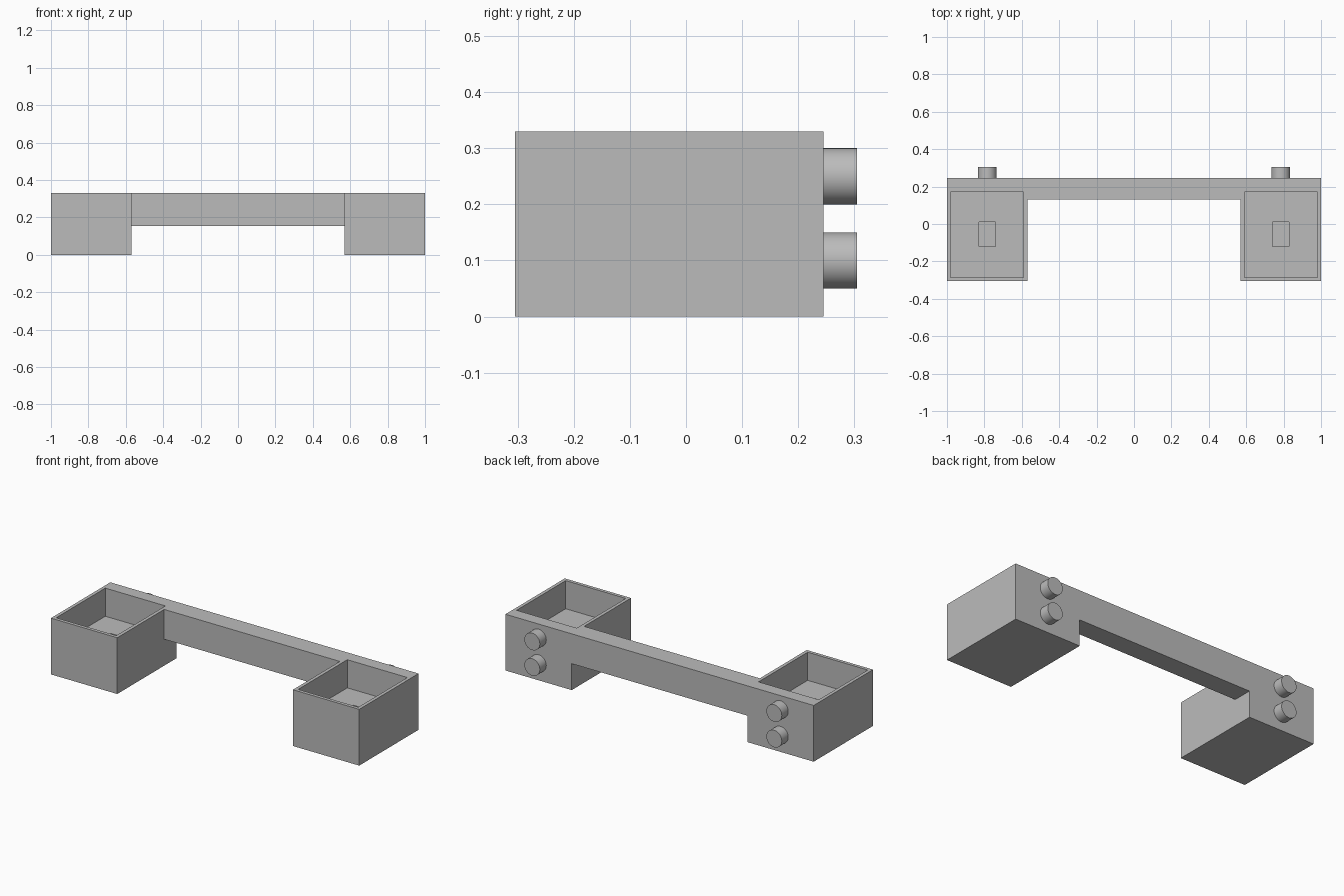
import bpy
import bmesh
import math

if "Cube" in bpy.data.objects:
    bpy.data.objects.remove(bpy.data.objects["Cube"], do_unlink=True)

# One plain grey material
GREY = (0.5, 0.5, 0.5, 1.0)
grey = bpy.data.materials.new("plain_grey")
grey.use_nodes = True
grey.diffuse_color = GREY
for node in grey.node_tree.nodes:
    if node.type == "BSDF_PRINCIPLED":
        node.inputs["Base Color"].default_value = GREY


def finish(name, bm):
    """Turn a bmesh into a named grey object."""
    bmesh.ops.recalc_face_normals(bm, faces=bm.faces)
    mesh = bpy.data.meshes.new(name)
    bm.to_mesh(mesh)
    bm.free()
    mesh.materials.append(grey)
    obj = bpy.data.objects.new(name, mesh)
    bpy.context.collection.objects.link(obj)
    return obj


def stacked_rectangles(name, rings):
    """Join rectangles (x0, x1, y0, y1, z) in order and cap both ends."""
    bm = bmesh.new()
    loops = []
    for x0, x1, y0, y1, z in rings:
        corners = ((x0, y0), (x1, y0), (x1, y1), (x0, y1))
        loops.append([bm.verts.new((x, y, z)) for x, y in corners])
    for a, b in zip(loops, loops[1:]):
        for i in range(4):
            j = (i + 1) % 4
            bm.faces.new((a[i], a[j], b[j], b[i]))
    bm.faces.new(loops[0])
    bm.faces.new(loops[-1])
    return finish(name, bm)


HEIGHT = 0.33
FLOOR = 0.165
BACK = 0.245
CENTRE = 0.785


def open_box(side, sign):
    # Outer shell, deep tray and small floor recess share one nested profile
    def ring(half_width, y0, y1, z):
        c = sign * CENTRE
        return (c - half_width, c + half_width, y0, y1, z)

    outer = (0.215, -0.305, BACK)
    tray = (0.195, -0.285, 0.17)
    slot = (0.045, -0.12, 0.01)
    stacked_rectangles(side + "_open_box", [
        ring(*outer, 0), ring(*outer, HEIGHT),
        ring(*tray, HEIGHT), ring(*tray, FLOOR),
        ring(*slot, FLOOR), ring(*slot, FLOOR - 0.1),
    ])


def round_peg(name, x, z):
    # Short cylinder standing out from the back face
    bpy.ops.mesh.primitive_cylinder_add(
        vertices=48, radius=0.05, depth=0.06,
        location=(x, BACK + 0.03, z), rotation=(math.pi / 2, 0, 0))
    peg = bpy.context.object
    peg.name = name
    peg.data.materials.append(grey)
    bpy.ops.object.shade_smooth_by_angle(angle=math.radians(30))


# Boxes and their pegs, mirrored left and right
for side, sign in (("left", 1), ("right", -1)):
    open_box(side, sign)
    for level, z in (("lower", 0.1), ("upper", 0.25)):
        round_peg(f"{side}_{level}_peg", sign * CENTRE, z)

# Bar joining the boxes, flush with their backs and tops
span = (-0.57, 0.57, 0.13, BACK)
stacked_rectangles("connecting_bar", [(*span, 0.155), (*span, HEIGHT)])
